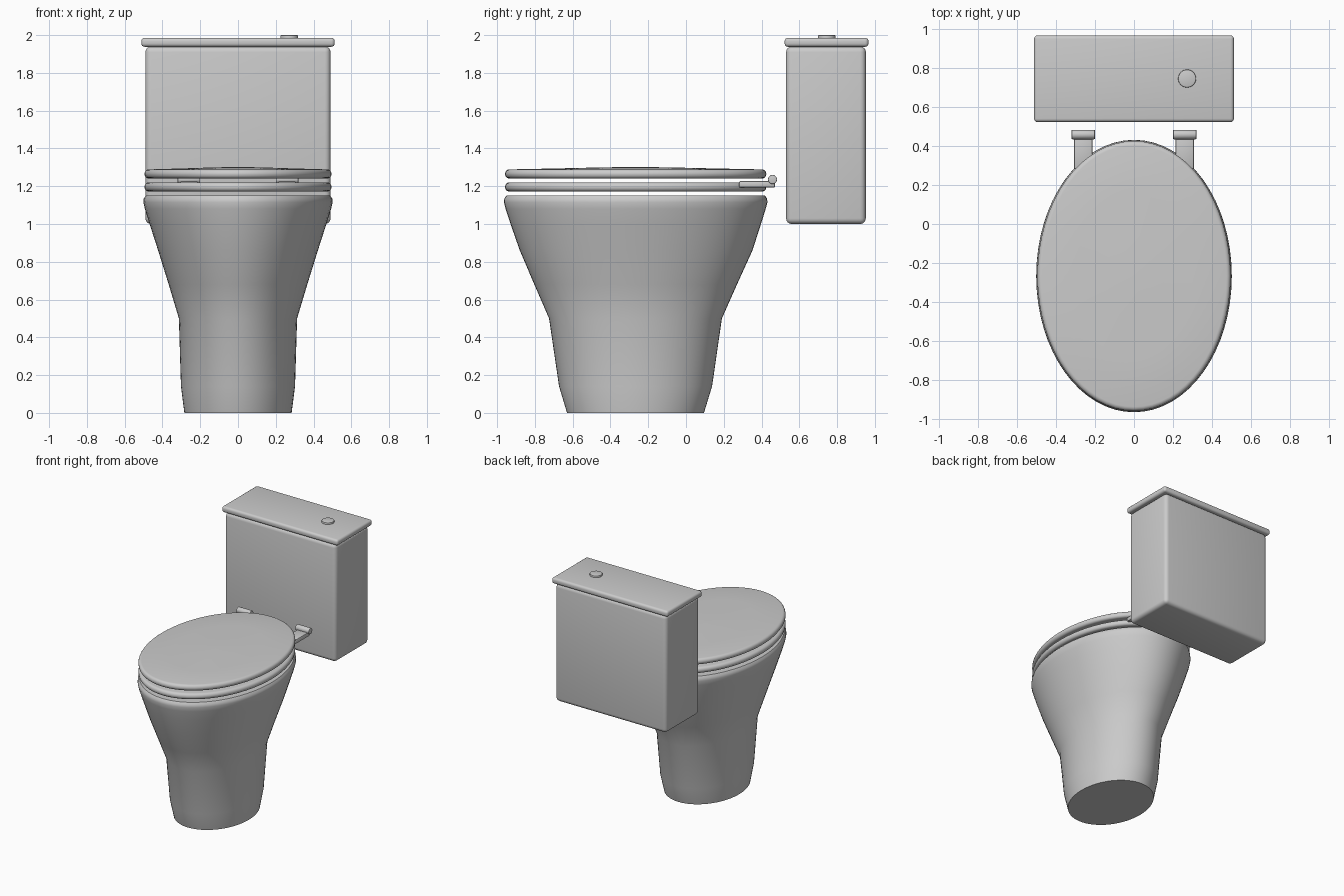
import bpy, bmesh, math

if "Cube" in bpy.data.objects:
    bpy.data.objects.remove(bpy.data.objects["Cube"])

SIDES = 64


def finish(name, bm):
    bmesh.ops.recalc_face_normals(bm, faces=bm.faces)
    mesh = bpy.data.meshes.new(name)
    bm.to_mesh(mesh)
    bm.free()
    ob = bpy.data.objects.new(name, mesh)
    bpy.context.collection.objects.link(ob)
    bpy.ops.object.select_all(action='DESELECT')
    ob.select_set(True)
    bpy.context.view_layer.objects.active = ob
    bpy.ops.object.shade_smooth_by_angle(angle=math.radians(40))
    return ob


def loft(name, sections, closed=False):
    """Skin ellipses given as (z, half width, front y, back y)."""
    bm = bmesh.new()
    rings = []
    for z, rx, y0, y1 in sections:
        cy, ry = (y0 + y1) / 2, (y1 - y0) / 2
        rings.append([bm.verts.new((rx * math.cos(a), cy + ry * math.sin(a), z))
                      for a in (2 * math.pi * i / SIDES for i in range(SIDES))])
    pairs = list(zip(rings, rings[1:]))
    if closed:
        pairs.append((rings[-1], rings[0]))
    for a, b in pairs:
        for i in range(SIDES):
            j = (i + 1) % SIDES
            bm.faces.new((a[i], a[j], b[j], b[i]))
    if not closed:
        bm.faces.new(rings[0])
        bm.faces.new(rings[-1])
    return finish(name, bm)


def box(name, lo, hi, bevel, segments=4):
    bm = bmesh.new()
    bmesh.ops.create_cube(bm, size=1)
    for v in bm.verts:
        v.co = [(l + h) / 2 + c * (h - l) for l, h, c in zip(lo, hi, v.co)]
    bmesh.ops.bevel(bm, geom=bm.edges[:], offset=bevel, segments=segments,
                    profile=0.5, affect='EDGES')
    return finish(name, bm)


def cylinder(name, centre, radius, length, axis='Z', bevel=0.004):
    bm = bmesh.new()
    bmesh.ops.create_cone(bm, cap_ends=True, segments=32, radius1=radius,
                          radius2=radius, depth=length)
    rims = [e for e in bm.edges if abs(e.verts[0].co.z - e.verts[1].co.z) < 1e-5]
    bmesh.ops.bevel(bm, geom=rims, offset=bevel, segments=2, profile=0.5, affect='EDGES')
    for v in bm.verts:
        if axis == 'X':
            v.co = (v.co.z, v.co.y, -v.co.x)
        v.co = [a + b for a, b in zip(v.co, centre)]
    return finish(name, bm)


def rim(z0, z1, r, rx=0.495, y0=-0.958, y1=0.425):
    """Rounded outer edge from z0 up to z1."""
    out = []
    for zc, start in ((z0 + r, -90), (z1 - r, 0)):
        for k in range(5):
            a = math.radians(start + 22.5 * k)
            d = r * (1 - math.cos(a))
            out.append((zc + r * math.sin(a), rx - d, y0 + d, y1 - d))
    return out


# Pedestal and hollow bowl
loft("bowl", [
    (0, 0.284, -0.63, 0.095), (0.14, 0.302, -0.672, 0.138),
    (0.5, 0.313, -0.725, 0.19), (0.68, 0.367, -0.803, 0.27),
    (0.86, 0.423, -0.88, 0.352), (1.0, 0.468, -0.929, 0.397),
    (1.08, 0.493, -0.955, 0.422), (1.115, 0.501, -0.964, 0.431),
    (1.135, 0.499, -0.962, 0.429), (1.151, 0.488, -0.95, 0.418),
    (1.151, 0.38, -0.83, 0.29), (1.13, 0.37, -0.82, 0.28),
    (0.95, 0.32, -0.74, 0.2), (0.75, 0.22, -0.56, 0.05),
    (0.62, 0.12, -0.4, -0.1)])

# Seat ring
loft("seat", rim(1.172, 1.22, 0.022) +
     [(1.22, 0.345, -0.78, 0.22), (1.21, 0.335, -0.77, 0.21),
      (1.182, 0.335, -0.77, 0.21), (1.172, 0.345, -0.78, 0.22)], closed=True)

# Lid with a very slight dome
loft("lid", rim(1.241, 1.289, 0.022) +
     [(1.294, 0.3, -0.69, 0.155), (1.299, 0.15, -0.48, -0.055),
      (1.302, 0.02, -0.295, -0.24)])

# Hinge arms and pins
for side, s in (("left", -1), ("right", 1)):
    x = 0.26 * s
    box(side + "_hinge_arm", (x - 0.048, 0.28, 1.192), (x + 0.048, 0.472, 1.228), 0.01, 2)
    cylinder(side + "_hinge_pin", (x, 0.458, 1.236), 0.024, 0.12, 'X')

# Tank, tank lid and flush button
box("tank", (-0.49, 0.53, 1.0), (0.49, 0.952, 1.94), 0.03)
box("tank_lid", (-0.512, 0.522, 1.938), (0.512, 0.966, 1.986), 0.018)
cylinder("flush_button", (0.272, 0.745, 1.988), 0.046, 0.024)
